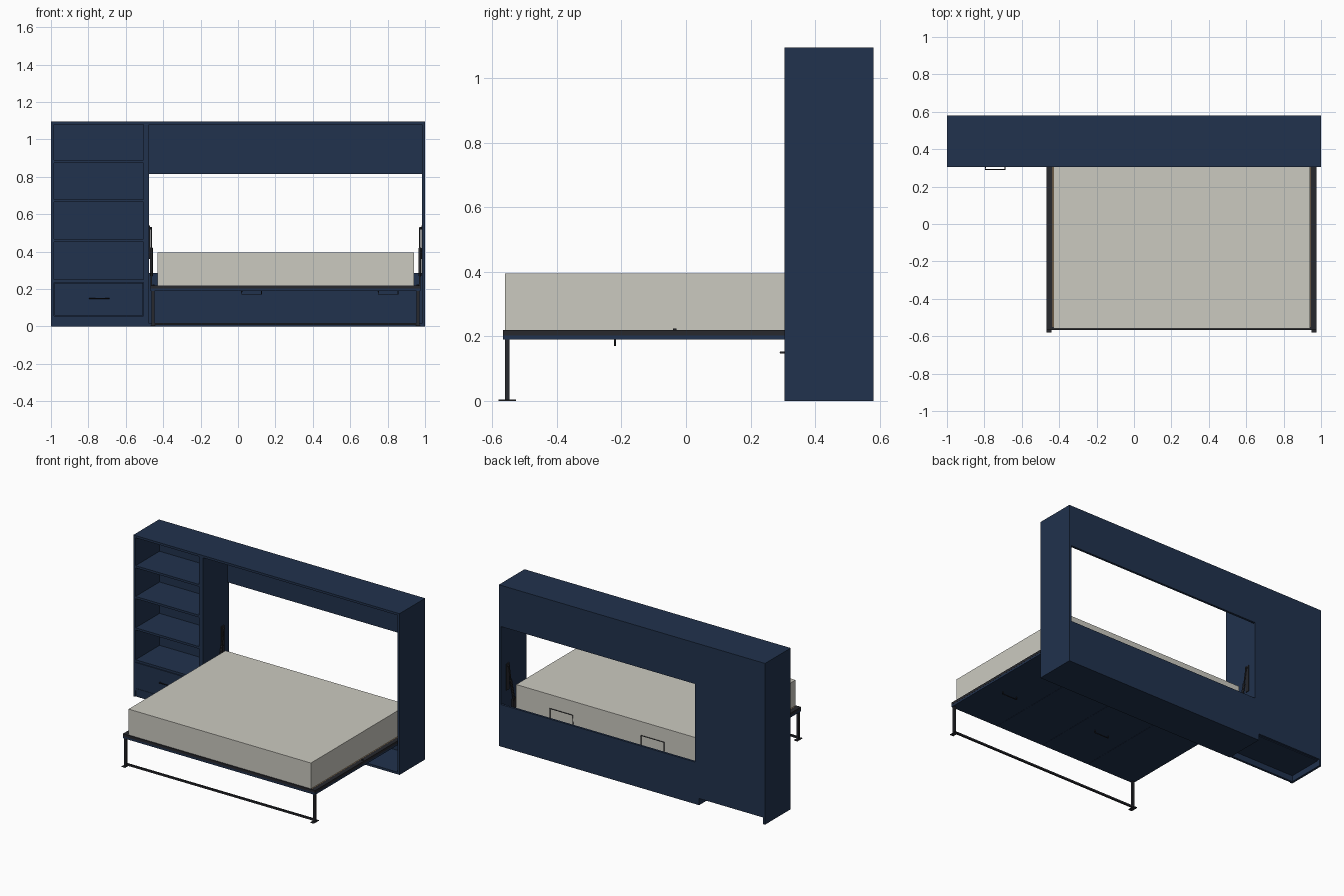
import bpy
from mathutils import Vector

if "Cube" in bpy.data.objects:
    bpy.data.objects.remove(bpy.data.objects["Cube"])


def mat(name, col):
    m = bpy.data.materials.new(name)
    m.diffuse_color = (*col, 1)
    m.use_nodes = True
    m.node_tree.nodes["Principled BSDF"].inputs["Base Color"].default_value = m.diffuse_color
    return m


BLUE = mat("navy_board", (0.015, 0.032, 0.075))
STEEL = mat("dark_steel", (0.02, 0.021, 0.026))
CLOTH = mat("mattress_cloth", (0.60, 0.59, 0.53))
WOOD = mat("slat_wood", (0.35, 0.22, 0.10))


def box(name, x, y, z, m=BLUE):
    """Box from (min, max) pairs on each axis."""
    bpy.ops.mesh.primitive_cube_add(size=1, location=[(a + b) / 2 for a, b in (x, y, z)])
    o = bpy.context.object
    o.name = name
    o.scale = [b - a for a, b in (x, y, z)]
    bpy.ops.object.transform_apply(location=False, rotation=False, scale=True)
    o.data.materials.append(m)
    return o


def rod(name, a, b, r, m=STEEL, sides=12):
    a, b = Vector(a), Vector(b)
    d = b - a
    bpy.ops.mesh.primitive_cylinder_add(vertices=sides, radius=r, depth=d.length,
                                        location=(a + b) / 2)
    o = bpy.context.object
    o.name = name
    o.rotation_euler = d.to_track_quat('Z', 'Y').to_euler()
    o.data.materials.append(m)
    bpy.ops.object.shade_smooth_by_angle()
    return o


def bent_bar(name, pts, r):
    """Thin bar following a polyline."""
    c = bpy.data.curves.new(name, 'CURVE')
    c.dimensions = '3D'
    c.bevel_depth = r
    c.bevel_resolution = 1
    c.use_fill_caps = True
    s = c.splines.new('POLY')
    s.points.add(len(pts) - 1)
    for p, q in zip(s.points, pts):
        p.co = (*q, 1)
    c.materials.append(STEEL)
    o = bpy.data.objects.new(name, c)
    bpy.context.collection.objects.link(o)


F, B, H, T = 0.305, 0.58, 1.095, 0.015   # cabinet front, back, height, board

# Cabinet carcass
box("top_board", (-1, 1), (F, B), (H - T, H))
for name, x in (("left_side", -1), ("shelf_divider", -0.505),
                ("bed_divider", -0.49), ("right_side", 1 - T)):
    box(name, (x, x + T), (F, B), (0, H - T))
box("shelf_back", (-1 + T, -0.505), (B - T, B), (0.045, H - T))
box("upper_back_panel", (-0.475, 1 - T), (B - T, B), (0.815, H - T))
box("lower_back_panel", (-0.475, 1 - T), (B - T, B), (T, 0.285))
box("bed_floor_board", (-0.475, 1 - T), (F, B), (0, T))

# Bookshelf, drawer and plinth
for i, z in enumerate((0.04, 0.235, 0.452, 0.665, 0.874)):
    box(f"shelf_{i}", (-1 + T, -0.505), (F + 0.003, B - T), (z, z + T))
box("plinth", (-1 + T, -0.505), (F + 0.005, F + 0.02), (0, 0.04))
box("drawer_front", (-0.982, -0.508), (F, F + T), (0.058, 0.233))
box("drawer_box", (-0.97, -0.52), (F + T, B - 0.03), (0.06, 0.21))
bent_bar("drawer_handle", [(-0.795, F, 0.15), (-0.795, 0.292, 0.15),
                           (-0.69, 0.292, 0.15), (-0.69, F, 0.15)], 0.003)

# Fold-down bed: four face panels below a steel frame
X0, X1, Y0, Y1 = -0.468, 0.976, -0.566, 0.49
w = (X1 - X0) / 4
for i in range(4):
    box(f"bed_face_panel_{i}", (X0 + i * w + 0.0007, X0 + (i + 1) * w - 0.0007),
        (Y0, Y1), (0.19, 0.203))
for side, a, b in (("left", X0, -0.435), ("right", 0.945, X1)):
    box(f"{side}_bed_rail", (a, b), (Y0, Y1), (0.203, 0.22), STEEL)
    rod(f"{side}_rail_bolt", ((a + b) / 2, -0.035, 0.219), ((a + b) / 2, -0.035, 0.224), 0.006)
for end, a in (("front", Y0), ("back", Y1 - 0.015)):
    box(f"{end}_bed_rail", (-0.435, 0.945), (a, a + 0.015), (0.203, 0.22), STEEL)
for i in range(16):
    x = -0.435 + i * (1.38 - 0.05) / 15
    box(f"slat_{i}", (x, x + 0.05), (Y0 + 0.015, Y1 - 0.015), (0.212, 0.2195), WOOD)
box("mattress", (-0.43, 0.94), (-0.56, 0.48), (0.22, 0.395), CLOTH)

# Pull handles on the underside
for i, x in enumerate((0.02, 0.75)):
    bent_bar(f"bed_handle_{i}", [(x, -0.22, 0.19), (x, -0.22, 0.172),
                                 (x + 0.105, -0.22, 0.172), (x + 0.105, -0.22, 0.19)], 0.003)

# Mattress stop loops behind the mattress
for i, x in enumerate((0.51, -0.175)):
    bent_bar(f"mattress_stop_{i}", [(x, 0.486, 0.21), (x, 0.486, 0.303),
                                    (x + 0.172, 0.486, 0.303), (x + 0.172, 0.486, 0.21)], 0.003)

# Folding leg frame
for side, x in (("left", -0.455), ("right", 0.963)):
    box(f"{side}_leg", (x - 0.008, x + 0.008), (-0.561, -0.547), (0.004, 0.19), STEEL)
    box(f"{side}_foot", (x - 0.013, x + 0.013), (-0.58, -0.527), (0, 0.004), STEEL)
box("leg_cross_bar", (-0.455, 0.963), (-0.56, -0.548), (0.008, 0.02), STEEL)

# Gas lift struts with pivot plates
for side, x, wall in (("left", -0.463, -0.475), ("right", 0.973, 0.985)):
    rod(f"{side}_strut_body", (x, 0.455, 0.27), (x, 0.49, 0.42), 0.008)
    rod(f"{side}_strut_rod", (x, 0.49, 0.42), (x, 0.51, 0.53), 0.004)
    lo, hi = sorted((wall, wall + (x - wall) * 0.4))
    box(f"{side}_wall_plate", (lo, hi), (0.495, 0.525), (0.36, 0.54), STEEL)
    rod(f"{side}_strut_pin", (wall, 0.51, 0.525), (x + (x - wall) * 0.3, 0.51, 0.525), 0.006)
    box(f"{side}_pivot_arm", (x - 0.004, x + 0.004), (0.44, 0.475), (0.2, 0.285), STEEL)
